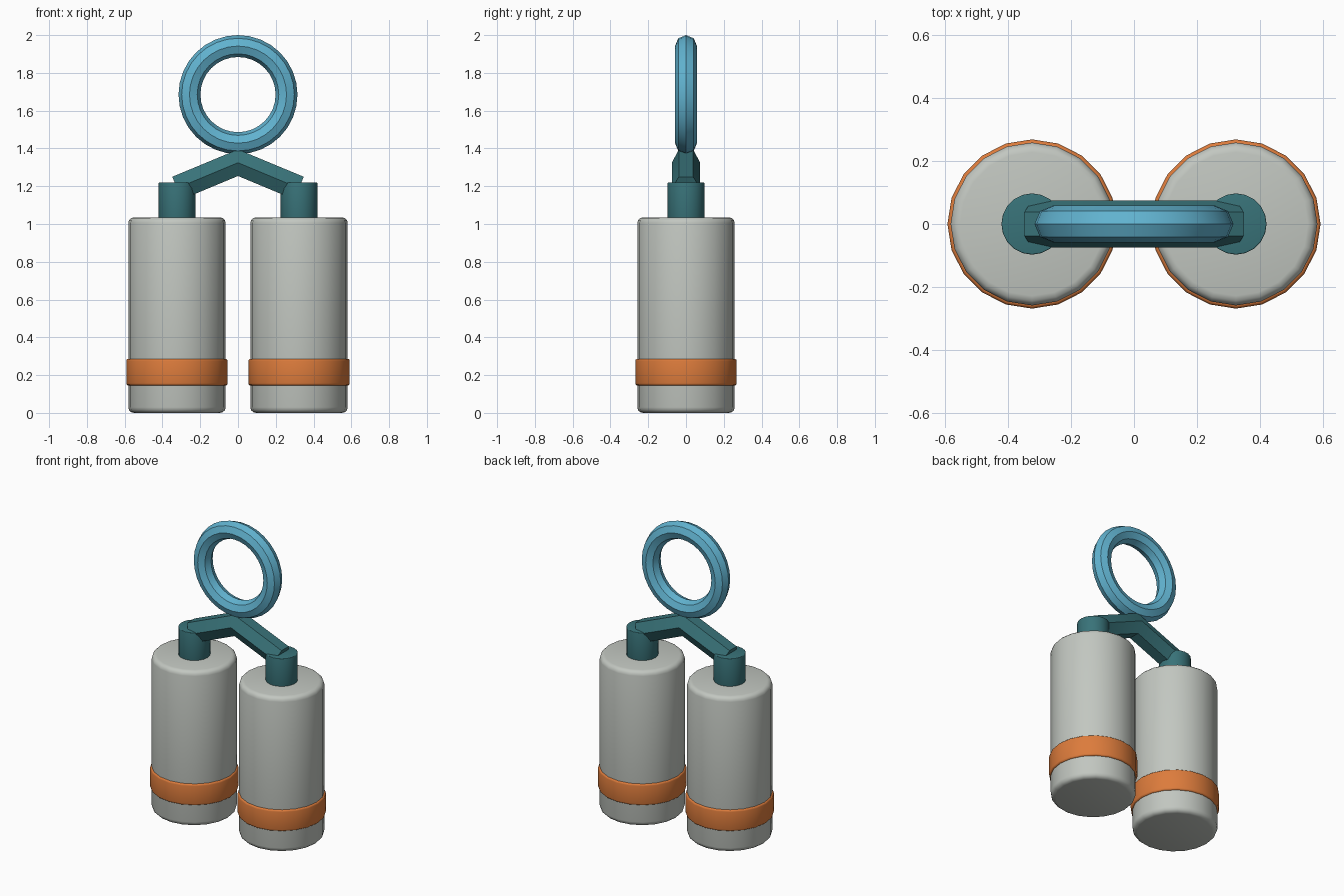
import bpy, math
from mathutils import Vector

if "Cube" in bpy.data.objects:
    bpy.data.objects.remove(bpy.data.objects["Cube"])


def material(name, colour):
    m = bpy.data.materials.new(name)
    m.use_nodes = True
    m.diffuse_color = (*colour, 1)
    m.node_tree.nodes["Principled BSDF"].inputs["Base Color"].default_value = (*colour, 1)
    return m


grey = material("pale grey", (0.54, 0.57, 0.53))
orange = material("orange", (0.72, 0.2, 0.045))
teal = material("dark teal", (0.04, 0.17, 0.19))
blue = material("sky blue", (0.12, 0.45, 0.63))


def finish(name, mat, bevel=0):
    ob = bpy.context.object
    ob.name = name
    ob.data.materials.append(mat)
    if bevel:
        mod = ob.modifiers.new("Rounded edges", "BEVEL")
        mod.width = bevel
        mod.segments = 3
        mod.limit_method = "ANGLE"
        mod.angle_limit = math.radians(40)
        bpy.ops.object.modifier_apply(modifier=mod.name)
    bpy.ops.object.shade_smooth_by_angle(angle=math.radians(35))
    return ob


def upright(name, mat, x, radius, low, high, bevel, sides=20):
    bpy.ops.mesh.primitive_cylinder_add(vertices=sides, radius=radius, depth=high - low,
                                        location=(x, 0, (low + high) / 2))
    return finish(name, mat, bevel)


for side, s in (("left", 1), ("right", -1)):
    x = 0.323 * s
    # Canister, its band and its neck
    upright(side + "_canister", grey, x, 0.258, 0, 1.035, 0.03)
    upright(side + "_band", orange, x, 0.268, 0.145, 0.287, 0.012)
    upright(side + "_neck", teal, x, 0.097, 1.02, 1.22, 0.004)

# Bent handle bar joining the necks: hexagonal section, mitred in the middle
tilt = math.radians(22.6)
along = Vector((math.cos(tilt), 0, -math.sin(tilt)))
up = Vector((math.sin(tilt), 0, math.cos(tilt)))
end = Vector((0.323, 0, 1.19))
middle_z = end.z + end.x * math.tan(tilt)
verts, sides = [], 6
for station in (-1, 0, 1):
    for i in range(sides):
        a = math.tau * i / sides
        y, h = 0.075 * math.cos(a), 0.065 * math.sin(a) / math.sin(math.tau / 6)
        if station == 0:
            verts.append((0, y, middle_z + h / math.cos(tilt)))
        else:
            p = end + up * h
            verts.append((p.x * station, y, p.z))
faces = [(r * sides + i, r * sides + (i + 1) % sides,
          (r + 1) * sides + (i + 1) % sides, (r + 1) * sides + i)
         for r in range(2) for i in range(sides)]
faces += [tuple(reversed(range(sides))), tuple(range(2 * sides, 3 * sides))]
mesh = bpy.data.meshes.new("handle_bar")
mesh.from_pydata(verts, [], faces)
mesh.update()
bar = bpy.data.objects.new("handle_bar", mesh)
bpy.context.collection.objects.link(bar)
bpy.ops.object.select_all(action="DESELECT")
bar.select_set(True)
bpy.context.view_layer.objects.active = bar
finish("handle_bar", teal)

# Hanging ring
bpy.ops.mesh.primitive_torus_add(major_radius=0.257, minor_radius=0.058, major_segments=32,
                                 minor_segments=8, location=(0, 0, 1.685),
                                 rotation=(math.pi / 2, 0, 0))
finish("hanging_ring", blue)
